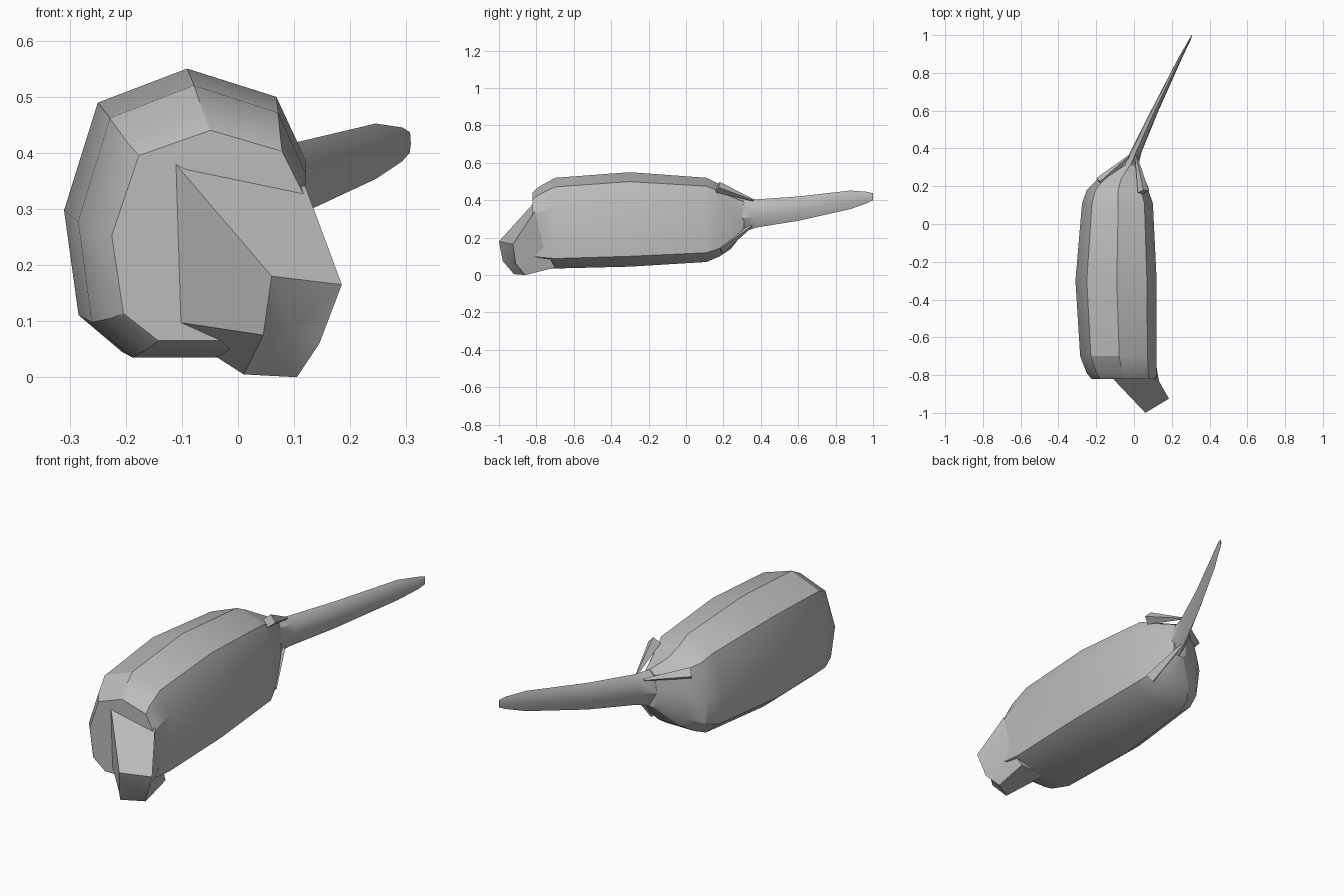
import bpy
import bmesh
import math
from mathutils import Vector

cube = bpy.data.objects.get("Cube")
if cube:
    bpy.data.objects.remove(cube, do_unlink=True)

grey = bpy.data.materials.new("plain grey")
grey.use_nodes = True
grey.diffuse_color = (0.5, 0.5, 0.5, 1)
grey.node_tree.nodes["Principled BSDF"].inputs["Base Color"].default_value = (0.5, 0.5, 0.5, 1)


def loft(name, rings, angle):
    """Skin a row of equal rings and close both ends."""
    bm = bmesh.new()
    loops = [[bm.verts.new(p) for p in ring] for ring in rings]
    for a, b in zip(loops, loops[1:]):
        for i in range(len(a)):
            j = (i + 1) % len(a)
            bm.faces.new((a[i], a[j], b[j], b[i]))
    for end in (loops[0], loops[-1]):
        centre = bm.verts.new(sum((v.co for v in end), Vector()) / len(end))
        for i in range(len(end)):
            bm.faces.new((end[i], end[(i + 1) % len(end)], centre))
    bmesh.ops.recalc_face_normals(bm, faces=bm.faces)
    mesh = bpy.data.meshes.new(name)
    bm.to_mesh(mesh)
    bm.free()
    mesh.materials.append(grey)
    obj = bpy.data.objects.new(name, mesh)
    bpy.context.collection.objects.link(obj)
    bpy.ops.object.select_all(action="DESELECT")
    obj.select_set(True)
    bpy.context.view_layer.objects.active = obj
    bpy.ops.object.shade_smooth_by_angle(angle=math.radians(angle))
    return obj


def fit(profile, y, x0, x1, z0, z1):
    """Stretch a unit profile to a box at one station along y."""
    return [(x0 + (x1 - x0) * u, y, z0 + (z1 - z0) * w) for u, w in profile]


# Body: uneven nine-sided section, slightly fuller at the middle
section = [(0.51, 1), (0.88, 0.9), (1, 0.68), (1, 0.11), (0.72, 0),
           (0.24, 0), (0.06, 0.13), (0, 0.5), (0.14, 0.88)]
stations = [(-0.82, -0.225, 0.12, 0.065, 0.44),
            (-0.79, -0.25, 0.12, 0.05, 0.47),
            (-0.70, -0.285, 0.12, 0.035, 0.52),
            (-0.30, -0.31, 0.12, 0.045, 0.55),
            (0.11, -0.275, 0.10, 0.07, 0.52),
            (0.18, -0.25, 0.075, 0.10, 0.485),
            (0.24, -0.19, 0.05, 0.14, 0.45),
            (0.31, -0.06, 0.015, 0.23, 0.41)]
loft("body", [fit(section, *s) for s in stations], 25)

# Snout: six-sided, turned down and towards the left
snout_base = [(-0.12, -0.81, 0.39), (0.12, -0.81, 0.34), (0.12, -0.76, 0.15),
              (0.10, -0.70, 0.04), (-0.04, -0.70, 0.037), (-0.12, -0.80, 0.10)]
snout_tip = [(0.06, -1, 0.18), (0.185, -0.925, 0.165), (0.145, -0.91, 0.06),
             (0.105, -0.86, 0), (0.01, -0.92, 0.005), (0.045, -0.98, 0.075)]
loft("snout", [snout_base, snout_tip], 30)

# Tail: thin upright blade swept back and to the left
blade = [(0.5, 1), (0.9, 0.8), (1, 0.4), (0.5, 0), (0, 0.4), (0.1, 0.8)]
tail_stations = [(0.22, -0.13, 0.04, 0.17, 0.44),
                 (0.30, -0.065, 0.02, 0.23, 0.41),
                 (0.38, -0.02, 0.04, 0.255, 0.405),
                 (0.60, 0.09, 0.13, 0.29, 0.42),
                 (0.88, 0.235, 0.255, 0.353, 0.452),
                 (0.97, 0.288, 0.298, 0.385, 0.445),
                 (1.0, 0.304, 0.308, 0.40, 0.437)]
loft("tail", [fit(blade, *s) for s in tail_stations], 30)

# Creased folds where the body draws in around the tail
for name, a, b in (("upper_fold", (0.05, 0.17, 0.47), (0.01, 0.36, 0.40)),
                   ("lower_fold", (0.05, 0.18, 0.14), (0.0, 0.36, 0.27)),
                   ("side_fold", (-0.18, 0.22, 0.40), (-0.025, 0.36, 0.38))):
    start, end = Vector(a), Vector(b)
    across = (end - start).cross(Vector((1, 0, 0))).normalized()
    side = (end - start).cross(across).normalized()
    ring = [across, side, -across, -side]
    loft(name, [[start + d * 0.03 for d in ring], [end + d * 0.006 for d in ring]], 30)
